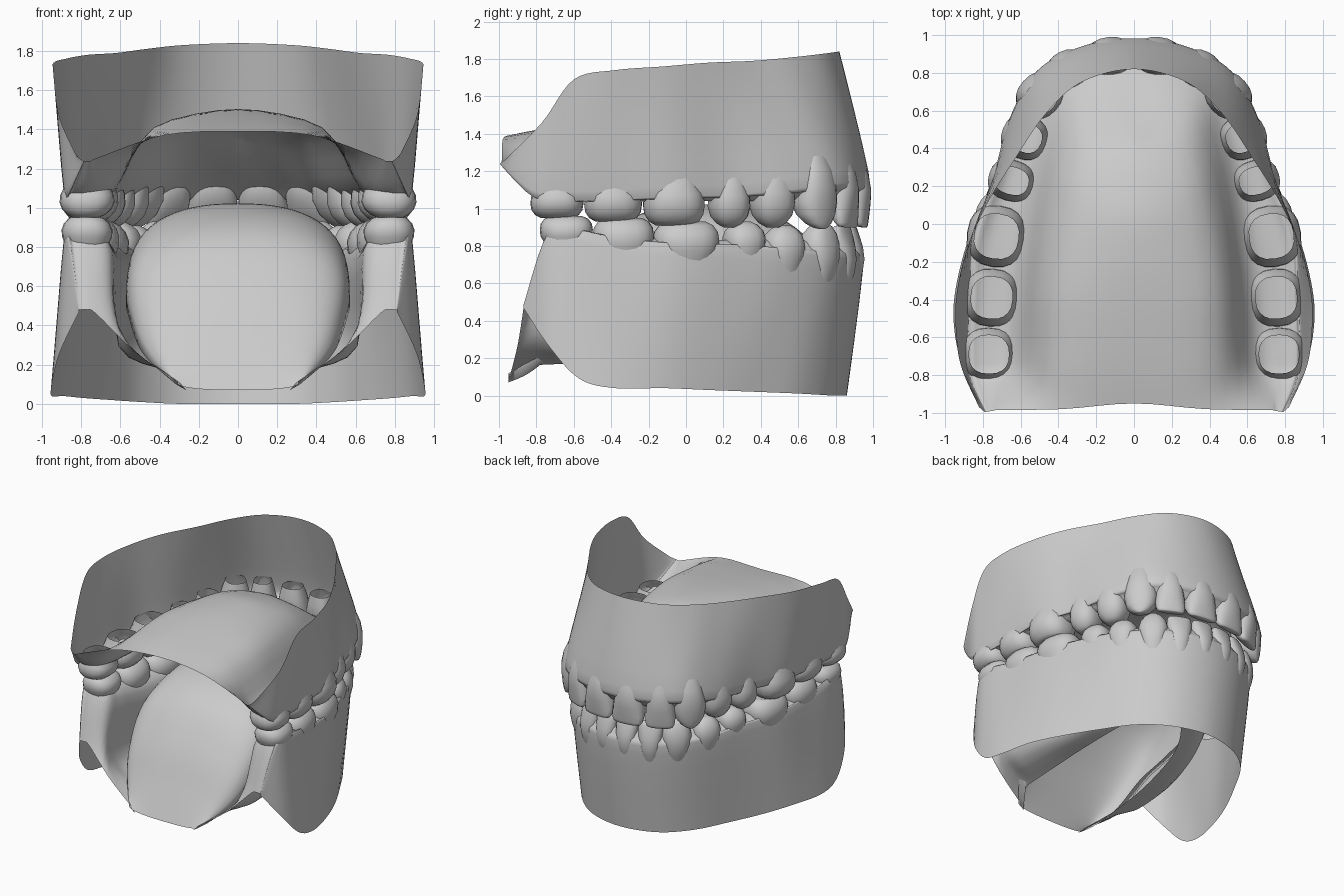
import bpy, bmesh, math
from mathutils import Vector

cube = bpy.data.objects.get("Cube")
if cube:
    bpy.data.objects.remove(cube, do_unlink=True)

plaster = bpy.data.materials.new("plaster_grey")
plaster.use_nodes = True
GREY = (0.6, 0.6, 0.6, 1)
plaster.diffuse_color = GREY
plaster.node_tree.nodes["Principled BSDF"].inputs["Base Color"].default_value = GREY


def flip(p):
    return Vector((-p.x, p.y, p.z))


def spline(points, steps):
    """Smooth curve through the points, continuing across the mirror plane."""
    pts = [Vector(p) for p in points]
    head = flip(pts[1]) if abs(pts[0].x) < 1e-4 else pts[0]
    tail = flip(pts[-2]) if abs(pts[-1].x) < 1e-4 else pts[-1]
    pts = [head] + pts + [tail]
    out = []
    for a, b, c, d in zip(pts, pts[1:], pts[2:], pts[3:]):
        for i in range(steps):
            t = i / steps
            m, n = (c - a) / 2, (d - b) / 2
            out.append(b + m * t + (3 * (c - b) - 2 * m - n) * t ** 2
                       + (2 * (b - c) + m + n) * t ** 3)
    return out + [pts[-2]]


def sheet(name, rows, closed=False, cap=False, mirror=True, merge=True, angle=60):
    """Skin a grid of points, mirror it across x and shade it smooth."""
    bm = bmesh.new()
    grid = [[bm.verts.new(p) for p in row] for row in rows]
    for lo, hi in zip(grid, grid[1:]):
        n = len(lo)
        for i in range(n if closed else n - 1):
            j = (i + 1) % n
            bm.faces.new((lo[i], lo[j], hi[j], hi[i]))
    if cap:
        bm.faces.new(grid[-1])
    if not closed:
        bmesh.ops.remove_doubles(bm, verts=bm.verts, dist=0.0005)
    bmesh.ops.recalc_face_normals(bm, faces=bm.faces)
    mesh = bpy.data.meshes.new(name)
    bm.to_mesh(mesh)
    bm.free()
    mesh.materials.append(plaster)
    obj = bpy.data.objects.new(name, mesh)
    bpy.context.collection.objects.link(obj)
    if mirror:
        mod = obj.modifiers.new("both_sides", "MIRROR")
        mod.use_mirror_merge = merge
    for p in mesh.polygons:
        p.use_smooth = True
    return obj


def loft(name, rings):
    """Sheet through rings that run from the front midline to the back."""
    rings = [spline(r, 6) for r in rings]
    return sheet(name, [spline(section, 4) for section in zip(*rings)])


def offset(line, dists, heights):
    """Shift a ring outward in plan and give it new heights."""
    pts = [Vector(p) for p in line]
    out = []
    for i, p in enumerate(pts):
        a = pts[i - 1] if i else flip(pts[1])
        b = pts[min(i + 1, len(pts) - 1)]
        t = (b - a).normalized()
        q = p + Vector((-t.y, t.x, 0)).normalized() * dists[i]
        out.append(Vector((q.x, q.y, heights[i])))
    return out


def blend(a, b, t, height):
    """Ring between two others, with its own share of the height."""
    out = []
    for p, q in zip(a, b):
        p, q = Vector(p), Vector(q)
        r = p.lerp(q, t)
        r.z = p.z + (q.z - p.z) * height
        out.append(r)
    return out


def with_heights(plan, heights):
    return [(x, y, z) for (x, y), z in zip(plan, heights)]


GUM_WIDTH = [.075, .075, .085, .1, .105, .13, .125, .12, .1, .04]
IN_WIDTH = [-w * 1.15 for w in GUM_WIDTH]

# Upper gum: outer wall, ridge and palate in one open sheet
rim = [(0, .82, 1.84), (.28, .75, 1.83), (.47, .58, 1.81), (.62, .36, 1.79),
       (.77, .12, 1.78), (.88, -.12, 1.76), (.94, -.38, 1.74), (.94, -.6, 1.69),
       (.91, -.77, 1.46), (.82, -.97, 1.26)]
arch = [(0, .9), (.25, .86), (.45, .74), (.57, .5), (.65, .2), (.73, -.1),
        (.755, -.4), (.77, -.68), (.77, -.82), (.75, -.99)]
crest = with_heights(arch, [1.04] * 7 + [1.05, 1.08, 1.24])
outer = offset(crest, GUM_WIDTH, [1.2, 1.2, 1.2, 1.16, 1.13, 1.12, 1.1, 1.09, 1.1, 1.24])
inner = offset(crest, IN_WIDTH, [1.1] * 8 + [1.13, 1.26])
vault = [(0, .64, 1.2), (.13, .56, 1.26), (.24, .44, 1.33), (.32, .26, 1.38),
         (.37, .06, 1.4), (.41, -.18, 1.41), (.43, -.4, 1.41), (.43, -.65, 1.39),
         (.42, -.8, 1.38), (.38, -.98, 1.37)]
middle = [(0, y, z) for y, z in zip(
    [.46, .42, .34, .22, .04, -.18, -.4, -.62, -.8, -.95],
    [1.35, 1.38, 1.42, 1.46, 1.5, 1.5, 1.48, 1.45, 1.42, 1.39])]
loft("upper_gum", [rim, outer, blend(outer, crest, .25, .7), crest, inner, vault, middle])

# Lower gum: outer wall, ridge and inner wall down to the tongue
rim = [(0, .86, 0), (.29, .79, 0), (.5, .62, .01), (.65, .38, .02),
       (.79, .12, .03), (.89, -.12, .04), (.95, -.38, .04), (.95, -.57, .09),
       (.91, -.73, .26), (.81, -.87, .47)]
arch = [(0, .87), (.22, .83), (.4, .71), (.53, .5), (.63, .25), (.71, -.05),
        (.75, -.36), (.77, -.6), (.77, -.74), (.77, -.87)]
crest = with_heights(arch, [.83] * 6 + [.85, .87, .85, .48])
outer = offset(crest, GUM_WIDTH, [.66, .66, .67, .7, .73, .74, .77, .83, .82, .48])
inner = offset(crest, IN_WIDTH, [.74] * 7 + [.77, .76, .46])
floor = [(0, .6, .45), (.18, .56, .43), (.33, .42, .4), (.43, .24, .36),
         (.5, .04, .32), (.56, -.2, .29), (.6, -.42, .29), (.61, -.64, .3),
         (.6, -.78, .34), (.53, -.9, .27)]
root = [(0, .42, .4), (.1, .4, .37), (.18, .32, .34), (.25, .2, .3), (.3, .04, .26),
        (.34, -.2, .22), (.36, -.42, .19), (.37, -.66, .17), (.36, -.8, .16), (.3, -.94, .11)]
loft("lower_gum", [rim, outer, blend(outer, crest, .25, .7), crest, inner, floor, root])

# Tongue: rounded sections given as y, top height, half width, edge height
stations = [(-.95, .07, .31, .12), (-.84, .3, .4, .17), (-.7, .58, .5, .28),
            (-.5, .84, .56, .45), (-.25, .97, .57, .52), (.05, 1.02, .54, .58),
            (.3, 1.01, .45, .62), (.5, .95, .34, .66), (.64, .85, .18, .7), (.67, .76, .05, .72)]
rows = []
for y, top, half, edge in stations:
    row = []
    for i in range(17):
        a = math.pi / 2 * i / 16
        row.append((half * math.sin(a) ** .85, y, edge + (top - edge) * math.cos(a) ** .6))
    row[-1:] = [(half, y, edge), (half * .85, y, edge - .05)]
    rows.append(row)
rows = [spline(column, 5) for column in zip(*rows)]
sheet("tongue", rows)

# Tooth shapes as (position from root to tip, width, depth)
MOLAR = [(0, .72, .76), (.2, .82, .86), (.4, .97, .98), (.6, 1, 1), (.78, .96, .9),
         (.92, .82, .7), (1, .6, .46), (.93, .25, .2)]
PREMOLAR = [(0, .66, .75), (.2, .8, .88), (.42, .97, 1), (.62, 1, 1), (.8, .88, .85),
            (.93, .6, .58), (1, .28, .3), (.99, .1, .1)]
CANINE = [(0, .6, .7), (.2, .78, .9), (.42, .95, 1), (.62, 1, .95), (.8, .86, .75),
          (.92, .58, .5), (.98, .3, .3), (1, .1, .1)]
INCISOR = [(0, .6, .7), (.2, .75, .9), (.42, .9, 1), (.62, .97, .88), (.8, 1, .62),
           (.93, .96, .4), (.985, .85, .28), (1, .6, .12)]


def tooth(name, shape, x, y, turn, width, depth, gum, tip, lean):
    """Hollow crown, open at the root, turned to face out of the arch."""
    base = gum + math.copysign(.05, gum - tip)
    a = math.radians(turn)
    out, along = Vector((math.cos(a), math.sin(a), 0)), Vector((-math.sin(a), math.cos(a), 0))
    rows = []
    for t, w, d in shape:
        centre = Vector((x, y, base + (tip - base) * t))
        centre += out * depth * lean * ((1 - d) * (1 if t > .5 else -.6))
        ring = []
        for i in range(20):
            c, s = math.cos(math.tau * i / 20), math.sin(math.tau * i / 20)
            u = math.copysign(abs(c) ** .82, c) * width * w
            v = math.copysign(abs(s) ** .82, s) * depth * d
            ring.append(centre + along * u + out * v)
        rows.append(ring)
    sheet(name, rows, closed=True, cap=True, merge=False)


# name, shape, x, y, facing angle, half width, half depth, gum height, tip height
UPPER = [("central_incisor", INCISOR, .126, .89, 84, .128, .1, 1.2, .9),
         ("lateral_incisor", INCISOR, .35, .82, 64, .112, .1, 1.21, .9),
         ("canine", CANINE, .5, .68, 42, .125, .115, 1.23, .89),
         ("first_premolar", PREMOLAR, .58, .46, 22, .118, .122, 1.17, .9),
         ("second_premolar", PREMOLAR, .65, .23, 16, .11, .122, 1.14, .9),
         ("first_molar", MOLAR, .73, -.065, 8, .165, .155, 1.13, .91),
         ("second_molar", MOLAR, .755, -.39, 4, .155, .145, 1.11, .93),
         ("third_molar", MOLAR, .77, -.69, 0, .142, .14, 1.09, .95)]
LOWER = [("central_incisor", INCISOR, .088, .865, 84, .088, .09, .65, .91),
         ("lateral_incisor", INCISOR, .26, .82, 66, .094, .09, .64, .91),
         ("canine", CANINE, .41, .71, 48, .112, .105, .65, .93),
         ("first_premolar", PREMOLAR, .53, .52, 27, .112, .112, .69, .91),
         ("second_premolar", PREMOLAR, .61, .31, 20, .112, .115, .75, .93),
         ("first_molar", MOLAR, .705, 0, 10, .178, .145, .73, .93),
         ("second_molar", MOLAR, .745, -.335, 5, .165, .14, .76, .95),
         ("third_molar", MOLAR, .77, -.64, 0, .142, .13, .83, .96)]
for jaw, teeth, lean in (("upper", UPPER, .7), ("lower", LOWER, .25)):
    for label, shape, *spec in teeth:
        tooth(jaw + "_" + label, shape, *spec, lean if shape in (INCISOR, CANINE) else .1)
